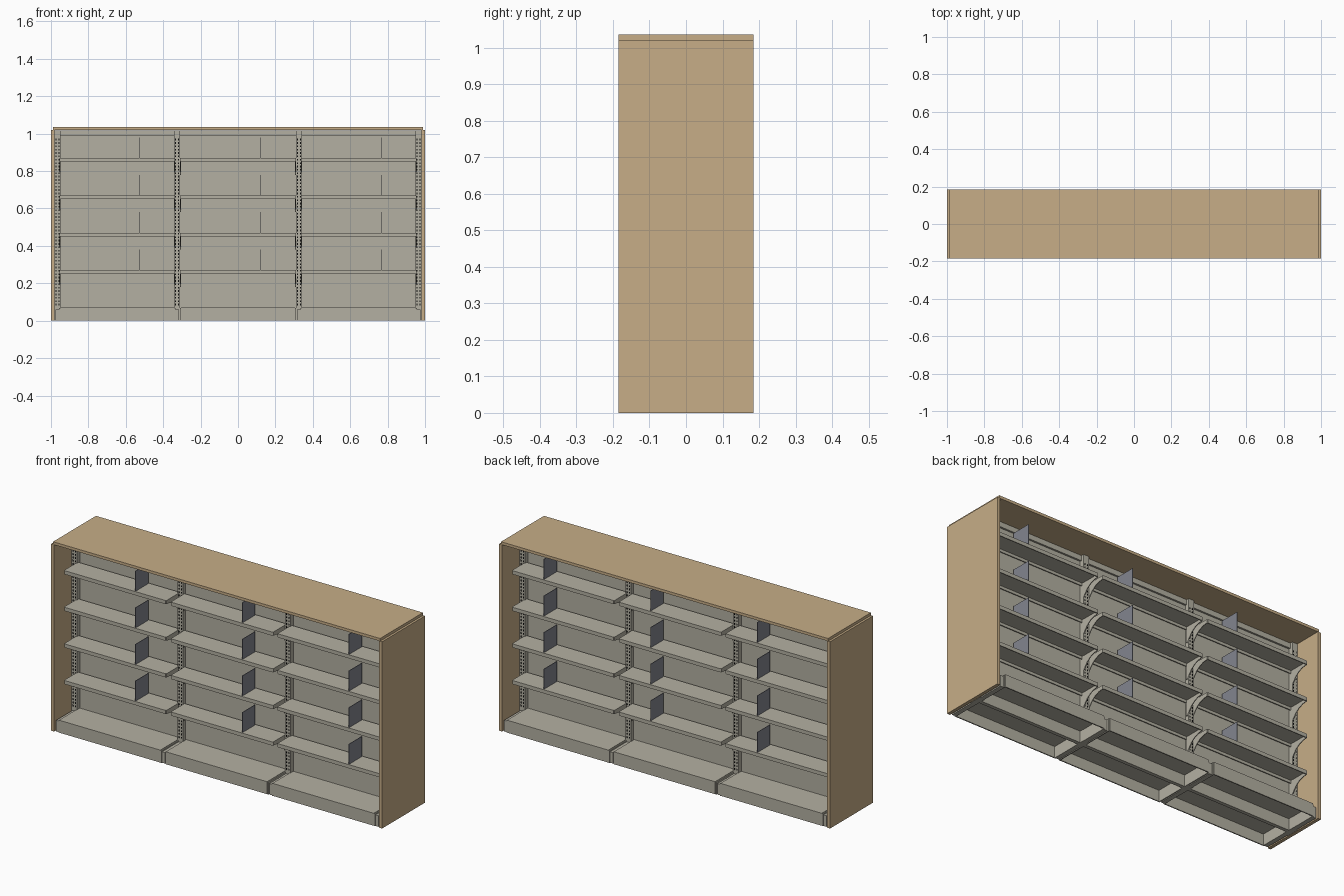
import bpy
import bmesh
from mathutils import Matrix, Vector

if "Cube" in bpy.data.objects:
    bpy.data.objects.remove(bpy.data.objects["Cube"], do_unlink=True)


def material(name, srgb):
    color = [((c + 0.055) / 1.055) ** 2.4 for c in srgb] + [1]
    mat = bpy.data.materials.new(name)
    mat.use_nodes = True
    mat.diffuse_color = color
    mat.node_tree.nodes["Principled BSDF"].inputs["Base Color"].default_value = color
    return mat


wood = material("light wood", (0.78, 0.68, 0.53))
steel = material("warm grey steel", (0.705, 0.69, 0.635))
bluegrey = material("blue grey", (0.51, 0.52, 0.56))
black = material("slot black", (0.05, 0.05, 0.05))


def finish(name, bm, mat):
    bmesh.ops.recalc_face_normals(bm, faces=bm.faces)
    mesh = bpy.data.meshes.new(name)
    bm.to_mesh(mesh)
    bm.free()
    mesh.materials.append(mat)
    obj = bpy.data.objects.new(name, mesh)
    bpy.context.collection.objects.link(obj)
    return obj


def add_box(bm, x, y, z):
    """Box from (min, max) ranges on each axis."""
    size = [r[1] - r[0] for r in (x, y, z)]
    mid = Vector([(r[0] + r[1]) / 2 for r in (x, y, z)])
    bmesh.ops.create_cube(bm, size=1, matrix=Matrix.Translation(mid) @ Matrix.Diagonal((*size, 1)))


def boxes(name, mat, *ranges):
    bm = bmesh.new()
    for r in ranges:
        add_box(bm, *r)
    return finish(name, bm, mat)


def side_range(side, near, far):
    """Depth range on the front (-1) or back (+1) of the unit."""
    return tuple(sorted((side * near, side * far)))


def plate(name, profile, x, thickness, side, z):
    """Side profile in (depth, height), extruded along x."""
    bm = bmesh.new()
    verts = [bm.verts.new((x - thickness / 2, side * d, z + h)) for d, h in profile]
    face = bm.faces.new(verts)
    out = bmesh.ops.extrude_face_region(bm, geom=[face])
    bmesh.ops.translate(bm, vec=(thickness, 0, 0),
                        verts=[v for v in out["geom"] if isinstance(v, bmesh.types.BMVert)])
    return finish(name, bm, steel)


DEPTH = 0.185
BAYS = (-0.645, 0, 0.645)
POSTS = (-0.965, -0.325, 0.325, 0.965)
SHELF_TOPS = (0.27, 0.47, 0.67, 0.87)
HALF = 0.305
SIDES = {"front": -1, "back": 1}
BRACKET = [(0.02, 0), (0.137, 0), (0.137, -0.02), (0.11, -0.023), (0.085, -0.032),
           (0.06, -0.05), (0.04, -0.075), (0.03, -0.09), (0.02, -0.09)]

# Wooden casing
boxes("canopy", wood, ((-0.988, 0.988), (-DEPTH, DEPTH), (1.02, 1.035)))
for label, s in (("right", -1), ("left", 1)):
    boxes(label + "_end_panel", wood,
          (side_range(s, 0.982, 1), (-DEPTH, DEPTH), (0, 1.02)))

# Centre panel and top rail
boxes("centre_panel", steel, ((-0.97, 0.97), (-0.01, 0.01), (0, 1.0)))
boxes("top_rail", steel, ((-0.97, 0.97), (-0.02, 0.02), (0.99, 1.018)))

# Uprights with feet and rows of slots
for x in POSTS:
    boxes("upright", steel,
          ((x - 0.016, x + 0.016), (-0.035, 0.035), (0, 1.018)),
          ((x - 0.01, x + 0.01), (-0.178, 0.178), (0, 0.06)))
    bm = bmesh.new()
    for s in SIDES.values():
        for column in (-0.008, 0.008):
            for i in range(50):
                z = 0.082 + i * 0.018
                add_box(bm, (x + column - 0.0025, x + column + 0.0025),
                        side_range(s, 0.034, 0.0358), (z, z + 0.009))
    finish("upright_slots", bm, black)

for label, s in SIDES.items():
    for bay in BAYS:
        span = (bay - HALF, bay + HALF)
        # Hollow base with deck and kick plate
        boxes(label + "_base_deck", steel,
              (span, side_range(s, 0.01, DEPTH), (0.062, 0.07)),
              (span, side_range(s, DEPTH - 0.006, DEPTH), (0.002, 0.062)))
        for end in (-1, 1):
            x = bay + end * (HALF + 0.003)
            boxes(label + "_base_bracket", steel,
                  ((x - 0.003, x + 0.003), side_range(s, 0.01, 0.182), (0, 0.067)))
        for top in SHELF_TOPS:
            # Channel shelf with turned-down front and rear lips
            boxes(label + "_shelf", steel,
                  (span, side_range(s, 0.02, 0.14), (top - 0.005, top)),
                  (span, side_range(s, 0.135, 0.14), (top - 0.02, top - 0.005)),
                  (span, side_range(s, 0.02, 0.025), (top - 0.02, top - 0.005)))
            for end in (-1, 1):
                plate(label + "_shelf_bracket", BRACKET,
                      bay + end * (HALF + 0.002), 0.004, s, top)
            # Upright divider standing on the shelf
            x = bay + 0.12
            boxes(label + "_book_support", bluegrey,
                  ((x - 0.0015, x + 0.0015), side_range(s, 0.025, 0.135), (top, top + 0.11)))
